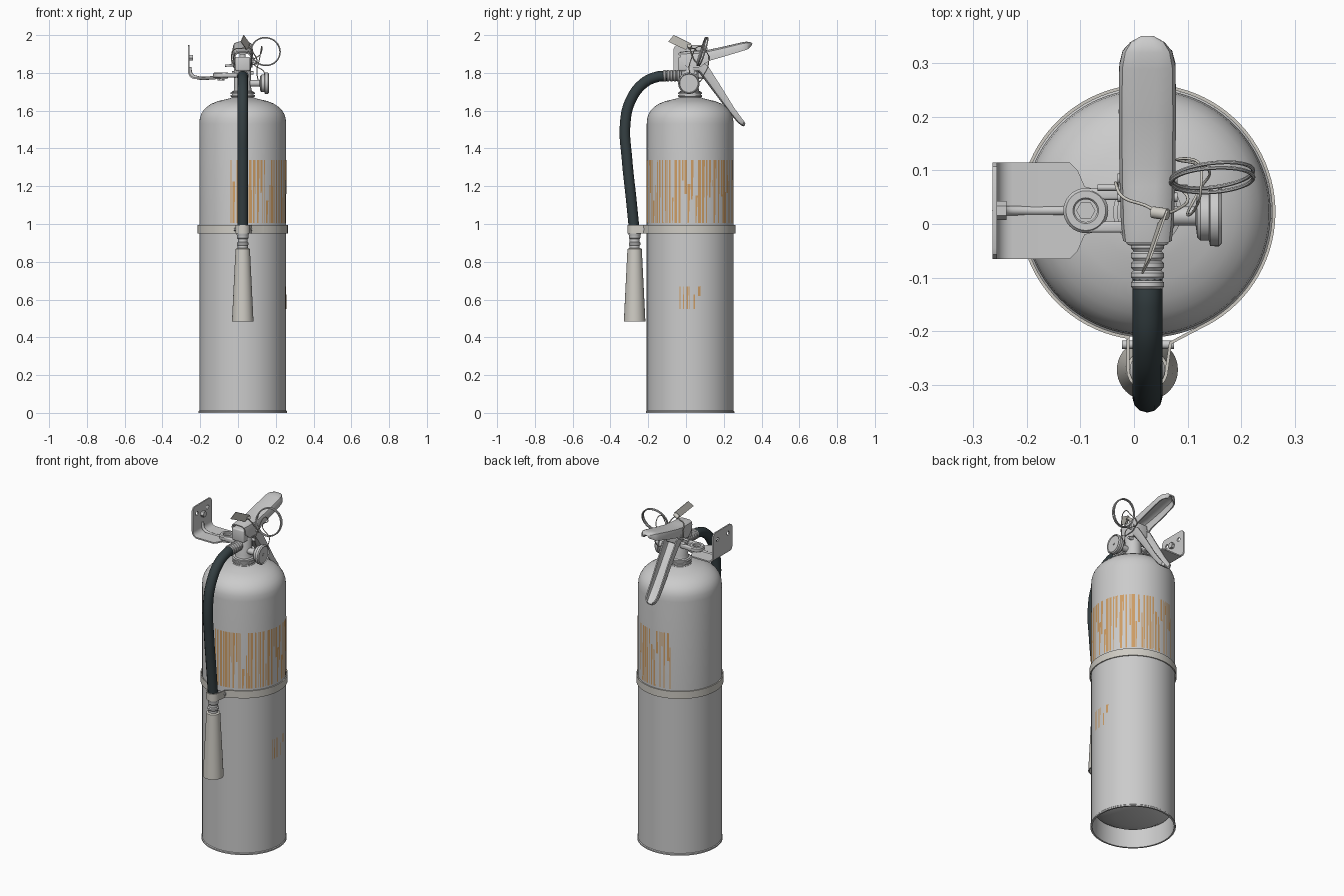
import bpy, bmesh, random
from math import sin, cos, pi, radians
from mathutils import Vector

if "Cube" in bpy.data.objects:
    bpy.data.objects.remove(bpy.data.objects["Cube"])

random.seed(4)
CX, CY, R = 0.025, 0.022, 0.23


def material(name, rgb):
    m = bpy.data.materials.new(name)
    m.diffuse_color = (*rgb, 1)
    m.use_nodes = True
    m.node_tree.nodes["Principled BSDF"].inputs["Base Color"].default_value = m.diffuse_color
    return m


RUBBER = material("rubber", (0.035, 0.05, 0.055))
PALE = material("pale", (0.62, 0.60, 0.55))
ORANGE = material("orange", (0.62, 0.34, 0.13))


def finish(ob, mat=None, angle=35):
    """Apply modifiers, set the material and smooth shading."""
    bpy.ops.object.select_all(action='DESELECT')
    ob.select_set(True)
    bpy.context.view_layer.objects.active = ob
    bpy.ops.object.convert(target='MESH')
    if mat:
        ob.data.materials.clear()
        ob.data.materials.append(mat)
    bpy.ops.object.shade_smooth_by_angle(angle=radians(angle))
    return ob


def grid(name, rows, wrap=False, thick=0, mat=None, cutters=()):
    """Skin rows of points; optional thickness and boolean cutters."""
    bm = bmesh.new()
    vs = [[bm.verts.new(p) for p in row] for row in rows]
    n = len(rows[0])
    for a, b in zip(vs, vs[1:]):
        for i in range(n if wrap else n - 1):
            j = (i + 1) % n
            bm.faces.new((a[i], a[j], b[j], b[i]))
    bmesh.ops.remove_doubles(bm, verts=bm.verts, dist=1e-5)
    bmesh.ops.recalc_face_normals(bm, faces=bm.faces)
    me = bpy.data.meshes.new(name)
    bm.to_mesh(me)
    bm.free()
    ob = bpy.data.objects.new(name, me)
    bpy.context.collection.objects.link(ob)
    if thick:
        s = ob.modifiers.new("thickness", 'SOLIDIFY')
        s.thickness, s.offset = thick, 0
    for c in cutters:
        b = ob.modifiers.new("hole", 'BOOLEAN')
        b.object, b.solver = c, 'EXACT'
    return finish(ob, mat)


def lathe(name, prof, origin, axis=(0, 0, 1), seg=40, mat=None):
    """Spin (radius, height) points around an axis."""
    q = Vector(axis).to_track_quat('Z', 'Y')
    rows = [[Vector(origin) + q @ Vector((r * cos(2 * pi * i / seg), r * sin(2 * pi * i / seg), h))
             for i in range(seg)] for r, h in prof]
    return grid(name, rows, wrap=True, mat=mat)


def cyl(name, r, a, b, seg=24, mat=None):
    d = Vector(b) - Vector(a)
    return lathe(name, [(0, 0), (r, 0), (r, d.length), (0, d.length)], a, d, seg, mat)


def tube(name, pts, r, mat=None, cyclic=False, res=10):
    cu = bpy.data.curves.new(name, 'CURVE')
    cu.dimensions, cu.bevel_depth, cu.bevel_resolution = '3D', r, 4 if r > 0.01 else 2
    cu.resolution_u, cu.use_fill_caps = res, True
    sp = cu.splines.new('BEZIER')
    sp.bezier_points.add(len(pts) - 1)
    sp.use_cyclic_u = cyclic
    for bp, p in zip(sp.bezier_points, pts):
        bp.co = p
        bp.handle_left_type = bp.handle_right_type = 'AUTO'
    ob = bpy.data.objects.new(name, cu)
    bpy.context.collection.objects.link(ob)
    return finish(ob, mat, 50)


def box(name, lo, hi, bevel=0.008):
    bpy.ops.mesh.primitive_cube_add(size=1, location=[(a + b) / 2 for a, b in zip(lo, hi)])
    ob = bpy.context.object
    ob.name = name
    ob.scale = [b - a for a, b in zip(lo, hi)]
    bpy.ops.object.transform_apply(location=False, scale=True)
    m = ob.modifiers.new("bevel", 'BEVEL')
    m.width, m.segments = bevel, 3
    return finish(ob)


def channel(name, stations, flip=1):
    """Pressed-metal lever: U section along (y, z, half width, depth) stations."""
    sect = [(-1, -1), (-1, -.4), (-.9, -.15), (-.65, -.03), (-.3, 0), (.3, 0),
            (.65, -.03), (.9, -.15), (1, -.4), (1, -1)]
    rows = []
    for i, (y, z, hw, d) in enumerate(stations):
        a, b = stations[max(i - 1, 0)], stations[min(i + 1, len(stations) - 1)]
        t = Vector((0, b[0] - a[0], b[1] - a[1])).normalized()
        up = Vector((0, -t.z, t.y)) * flip
        rows.append([Vector((CX + u * hw, y, z)) + up * v * d for u, v in sect])
    return grid(name, rows, thick=0.007)


# Tank with domed shoulder and open skirt at the base
lathe("tank", [(0, .055), (.10, .062), (.17, .08), (.21, .105), (.222, .12), (.224, 0), (.234, 0),
               (.234, .008), (R, .012), (R, .97), (R, 1.53), (.227, 1.56), (.22, 1.582), (.208, 1.602),
               (.19, 1.62), (.165, 1.637), (.13, 1.651), (.09, 1.66), (.062, 1.667), (0, 1.667)],
      (CX, CY, 0), seg=96)

# Threaded neck and valve body
neck = [(0, 1.655), (.064, 1.655)]
for z in (1.66, 1.674, 1.688):
    neck += [(.064, z), (.064, z + .008), (.057, z + .010), (.057, z + .013)]
neck += [(.048, 1.705), (.045, 1.72), (.045, 1.84), (.04, 1.85), (0, 1.85)]
lathe("valve_body", neck, (CX, CY, 0))
box("valve_yoke", (-.015, -.04, 1.81), (.065, .10, 1.885))
cyl("valve_stem", .016, (CX, CY, 1.84), (CX, CY, 1.90))

# Squeeze lever and carrying handle with pivots
channel("squeeze_lever", [(-.035, 1.905, .042, .05), (0, 1.912, .046, .085), (.07, 1.915, .048, .085),
                          (.11, 1.917, .049, .055), (.2, 1.936, .05, .048), (.29, 1.957, .049, .042),
                          (.32, 1.962, .043, .038), (.34, 1.96, .03, .03), (.349, 1.953, .012, .02)])
channel("carrying_handle", [(.03, 1.845, .04, .04), (.075, 1.80, .04, .055), (.15, 1.70, .036, .045),
                            (.23, 1.595, .035, .032), (.275, 1.54, .034, .028), (.296, 1.524, .028, .022),
                            (.308, 1.52, .015, .012)], flip=-1)
for y, z in ((.085, 1.86), (.05, 1.80)):
    cyl("lever_pivot", .009, (CX - .056, y, z), (CX + .056, y, z), 16)

# Pressure gauge
lathe("gauge", [(0, 0), (.018, 0), (.018, .055), (.04, .058), (.046, .064), (.046, .08), (.056, .082),
                (.057, .098), (.051, .104), (.048, .098), (0, .098)], (.06, .015, 1.745), (1, 0, 0))
cyl("gauge_hub", .007, (.155, .015, 1.745), (.162, .015, 1.745), 16)

# Ribbed hose coupling
ribs = [(0, 0), (.026, 0)]
for i in range(5):
    h = .008 + i * .018
    ribs += [(.026, h), (.031, h + .004), (.031, h + .012), (.027, h + .016)]
lathe("hose_coupling", ribs + [(0, .098)], (CX, -.025, 1.785), (0, -1, 0), 32)

# Hose and discharge nozzle
tube("hose", [(CX, y, z) for y, z in ((-.10, 1.784), (-.15, 1.78), (-.225, 1.745), (-.295, 1.65),
     (-.322, 1.53), (-.312, 1.34), (-.29, 1.13), (-.274, .97))], .028, RUBBER)
lathe("nozzle_fitting", [(0, .86), (.027, .86), (.027, .885), (.031, .89), (.031, .90), (.026, .905),
      (.026, .92), (.03, .925), (.03, .94), (.033, .945), (.033, .985), (.028, .99), (0, .99)],
      (CX, -.272, 0), seg=32)
lathe("nozzle", [(0, .80), (.022, .80), (.05, .485), (.057, .485), (.038, .868), (.03, .872), (0, .872)],
      (CX, -.272, 0), mat=PALE)

# Tank strap with hose clip
def strap(name, pts):
    grid(name, [[(x, y, .95), (x, y, .994)] for x, y in pts], thick=.006, mat=PALE)


arc = [radians(-62 + 324 * i / 80) for i in range(81)]
strap("tank_strap", [(CX + .236 * cos(a), CY + .236 * sin(a)) for a in arc])
hook = [(CX + .036 * cos(radians(a)), -.272 + .036 * sin(radians(a))) for a in range(0, -181, -15)]
strap("hose_clip", [(.136, -.186), (.068, -.222)] + hook + [(-.011, -.215)])
cyl("clip_screw", .008, (-.022, -.225, .972), (.075, -.225, .972), 12)

# Wall bracket: bent plate with two holes
holes = [cyl("hole_cutter", .012, (-.30, y, 1.90), (-.22, y, 1.90), 20) for y in (-.025, .075)]
bend = [(-.26, 1.948, .07), (-.26, 1.943, .082), (-.26, 1.93, .09), (-.26, 1.805, .09)]
bend += [(-.227 - .033 * cos(radians(a)), 1.805 - .033 * sin(radians(a)), .09) for a in range(15, 91, 15)]
bend += [(-.12, 1.772, .09), (-.105, 1.772, .075), (-.092, 1.772, .045), (-.055, 1.772, .035)]
grid("wall_bracket", [[(x, .025 - w, z), (x, .025 + w, z)] for x, z, w in bend], thick=.008, cutters=holes)
for h in holes:
    bpy.data.objects.remove(h)
tube("bracket_rib", [(-.256, .025, 1.83), (-.246, .025, 1.79), (-.22, .025, 1.776), (-.12, .025, 1.774)], .009)
cyl("bracket_bolt", .018, (-.257, .025, 1.88), (-.238, .025, 1.88), 6)

# Hanging lug beside the valve
lathe("hanger_lug", [(.021, 1.774), (.038, 1.774), (.042, 1.779), (.042, 1.796), (.037, 1.802),
                     (.024, 1.802), (.021, 1.798), (.021, 1.774)], (-.09, .025, 0), seg=32)
for y in (-.016, .045):
    box("lug_arm", (-.088, y, 1.776), (-.005, y + .021, 1.80), .005)
cyl("lug_bolt", .018, (-.09, .025, 1.76), (-.09, .025, 1.788), 6)

# Safety pin with double pull ring
cyl("safety_pin", .006, (-.068, .068, 1.838), (.10, .068, 1.85), 12)
for i, dy in enumerate((0, .009)):
    bpy.ops.mesh.primitive_torus_add(major_radius=.077, minor_radius=.0038, major_segments=48,
                                     minor_segments=8, location=(.146, .082 + dy, 1.913),
                                     rotation=(radians(73), 0, radians(4 + 3 * i)))
    bpy.context.object.name = "pull_ring"
    finish(bpy.context.object)

# Tamper seal: wire, ferrule and flat tag
tube("seal_wire", [(-.03, .07, 1.84), (-.034, .075, 1.89), (-.02, .05, 1.924), (.02, .035, 1.93),
                   (.05, .022, 1.935), (.085, .03, 1.90), (.10, .05, 1.86), (.085, .068, 1.845)], .003, PALE)
tube("seal_loop", [(.08, .12, 1.86), (.12, .115, 1.90), (.125, .07, 1.94), (.115, .03, 1.88),
                   (.10, .02, 1.80), (.12, .06, 1.75), (.14, .10, 1.80)], .0025, PALE, cyclic=True)
cyl("seal_ferrule", .011, (.035, .022, 1.932), (.062, .018, 1.945), 16, PALE)
grid("seal_tag", [[(.015, -.093, 1.965), (.03, -.065, 2.0)], [(.046, 0, 1.922), (.062, .026, 1.955)]],
     thick=.004, mat=PALE)


# Streaked label panels wrapped on the tank
def streaks(name, a, end, z0, z1, gap):
    bm = bmesh.new()
    while a < end:
        w = random.uniform(1, 4.5)
        kind = random.random()
        mid = random.uniform(.35, .75) * (z1 - z0) + z0
        lo, hi = (z0, z1) if kind < .6 else (mid, z1) if kind < .8 else (z0, mid)
        t0, t1 = random.uniform(.4, 1), random.uniform(.5, 1)
        quad = [(a, lo), (a + w * t0, lo), (a + w * t1, hi), (a, hi)]
        bm.faces.new([bm.verts.new((CX + (R + .0015) * cos(radians(d)), CY + (R + .0015) * sin(radians(d)), z))
                      for d, z in quad])
        a += w + random.uniform(.2, gap)
    me = bpy.data.meshes.new(name)
    bm.to_mesh(me)
    bm.free()
    ob = bpy.data.objects.new(name, me)
    bpy.context.collection.objects.link(ob)
    me.materials.append(ORANGE)


streaks("main_label", -106, 112, 1.005, 1.34, 2)
streaks("small_label", -14, 12, .55, .67, 4)
